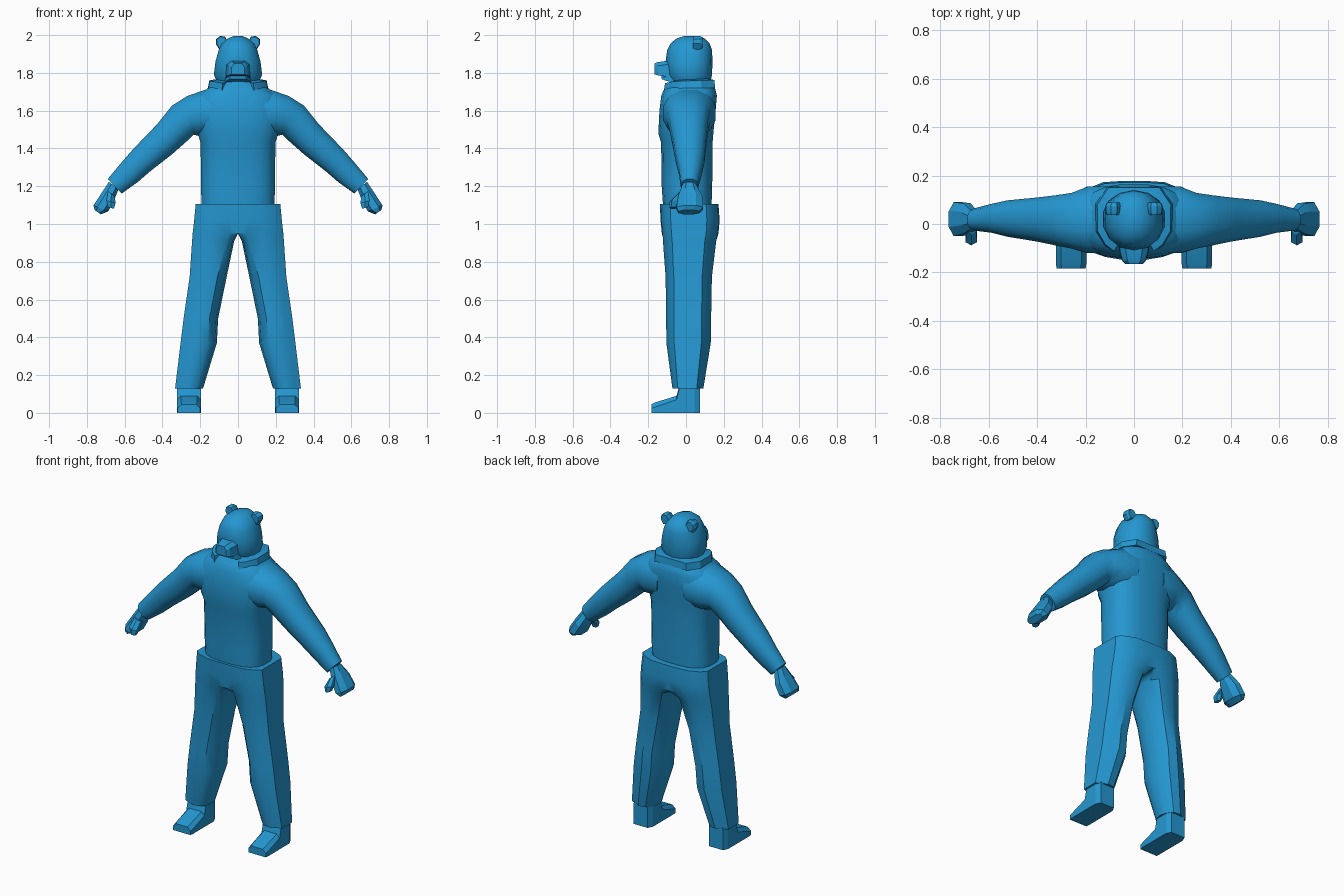
import bpy, bmesh, math
from mathutils import Vector

if "Cube" in bpy.data.objects:
    bpy.data.objects.remove(bpy.data.objects["Cube"])

blue = bpy.data.materials.new("blue")
blue.diffuse_color = (0.018, 0.31, 0.64, 1)
blue.use_nodes = True
blue.node_tree.nodes["Principled BSDF"].inputs["Base Color"].default_value = blue.diffuse_color


def make(name, verts, faces, mirror=False, smooth=40, drop_middle=False):
    """Mesh object with outward normals, optional mirror across x."""
    me = bpy.data.meshes.new(name)
    bm = bmesh.new()
    vs = [bm.verts.new(v) for v in verts]
    for f in faces:
        bm.faces.new([vs[i] for i in f])
    bmesh.ops.recalc_face_normals(bm, faces=bm.faces)
    if drop_middle:
        inner = [f for f in bm.faces if all(v.co.x < 0.001 for v in f.verts)]
        bmesh.ops.delete(bm, geom=inner, context='FACES')
    bm.to_mesh(me)
    bm.free()
    me.materials.append(blue)
    ob = bpy.data.objects.new(name, me)
    bpy.context.collection.objects.link(ob)
    if mirror:
        m = ob.modifiers.new("mirror", 'MIRROR')
        m.merge_threshold = 0.002
    if smooth:
        bpy.ops.object.select_all(action='DESELECT')
        ob.select_set(True)
        bpy.context.view_layer.objects.active = ob
        bpy.ops.object.shade_smooth_by_angle(angle=math.radians(smooth))
    return ob


def loft(name, rings, **kw):
    """Skin equal-length closed rings and cap both ends."""
    n = len(rings[0])
    verts = [p for r in rings for p in r]
    faces = [(k * n + i, k * n + (i + 1) % n, (k + 1) * n + (i + 1) % n, (k + 1) * n + i)
             for k in range(len(rings) - 1) for i in range(n)]
    faces += [tuple(range(n))[::-1], tuple(range(len(verts) - n, len(verts)))]
    return make(name, verts, faces, **kw)


def ring(c, u, v, n=16, e=2.0):
    """Superellipse around c with half axes u and v."""
    c, u, v = Vector(c), Vector(u), Vector(v)
    pw = lambda t: math.copysign(abs(t) ** (2 / e), t)
    out = []
    for i in range(n):
        a = 2 * math.pi * (i + 0.5) / n
        out.append(c + u * pw(math.cos(a)) + v * pw(math.sin(a)))
    return out


def level(z, w, yf, yb, n=16, e=2.0):
    return ring((0, (yf + yb) / 2, z), (w, 0, 0), (0, (yb - yf) / 2, 0), n, e)


def limb(top, bottom, yf, yb, n=12, e=2.3):
    """Arm section between a top and a bottom point in the xz plane."""
    a, b = Vector((top[0], 0, top[1])), Vector((bottom[0], 0, bottom[1]))
    return ring((a + b) / 2 + Vector((0, (yf + yb) / 2, 0)), (a - b) / 2,
                (0, (yb - yf) / 2, 0), n, e)


# shirt body
loft("shirt", [level(z, w, f, b, 20, 2.7) for z, w, f, b in (
    (1.06, .195, -.12, .135), (1.2, .197, -.13, .14), (1.43, .2, -.133, .142),
    (1.48, .215, -.148, .146), (1.6, .235, -.142, .158), (1.68, .215, -.132, .165),
    (1.72, .16, -.115, .155), (1.76, .1, -.08, .12))])

# sleeves
loft("sleeve", [limb(*s) for s in (
    ((.08, 1.725), (.10, 1.46), -.125, .16), ((.18, 1.712), (.20, 1.46), -.125, .16),
    ((.27, 1.68), (.235, 1.47), -.105, .132), ((.35, 1.63), (.27, 1.435), -.092, .122),
    ((.43, 1.53), (.35, 1.365), -.075, .112), ((.555, 1.40), (.46, 1.28), -.055, .10),
    ((.62, 1.325), (.53, 1.22), -.038, .085), ((.69, 1.24), (.615, 1.16), -.028, .065))],
    mirror=True)

# hands and thumbs
loft("hand", [limb(*s, n=8) for s in (
    ((.685, 1.225), (.63, 1.185), -.02, .055), ((.725, 1.165), (.655, 1.12), -.045, .09),
    ((.768, 1.10), (.685, 1.065), -.055, .095), ((.76, 1.075), (.725, 1.05), -.045, .075))],
    mirror=True, smooth=20)
loft("thumb", [limb(*s, n=6) for s in (
    ((.69, 1.175), (.65, 1.145), -.045, .02), ((.70, 1.125), (.645, 1.11), -.088, -.03),
    ((.69, 1.09), (.655, 1.08), -.088, -.045))], mirror=True, smooth=20)


# trousers: flat side panel, rounded front, back and inner leg
def leg_ring(z, xi, xo, yf, yb, r):
    w = xo - xi
    p = lambda t, y: (xi + w * t, y, z)
    q = xo - .035
    return [(xo, yf * .6, z), (q, yf * .8, z), p(.55, yf), p(.25 * r, yf * (1 - .08 * r)),
            p(.06 * r, yf * (1 - .45 * r)), p(0, .01), p(.06 * r, yb * (1 - .45 * r)),
            p(.25 * r, yb * (1 - .08 * r)), p(.55, yb), (q, yb * .8, z), (xo, yb * .62, z)]


def pelvis_ring(z, xo, yf, yb):
    q = xo - .03
    return [(xo, yf * .6, z), (q, yf * .8, z), (xo * .55, yf * .97, z), (xo * .2, yf, z),
            (0, yf, z), (0, .01, z), (0, yb, z), (xo * .2, yb, z), (xo * .55, yb * .97, z),
            (q, yb * .8, z), (xo, yb * .62, z)]


loft("trousers", [pelvis_ring(1.105, .224, -.138, .172), pelvis_ring(1.02, .232, -.135, .178),
                  pelvis_ring(.95, .24, -.128, .172)] + [leg_ring(*s) for s in (
    (.91, .02, .243, -.122, .16, .7), (.72, .06, .256, -.108, .137, 1),
    (.50, .105, .288, -.105, .133, 1), (.37, .112, .304, -.104, .131, 1),
    (.13, .185, .333, -.072, .092, 1))], mirror=True, drop_middle=True, smooth=38)


# shoes
def shoe_ring(y, a, b, side, top, bev):
    return [(a, y, 0), (b, y, 0), (b, y, side), (b - bev, y, top), (a + bev, y, top), (a, y, side)]


loft("shoe", [shoe_ring(*s) for s in (
    (.075, .212, .308, .13, .145, .012), (.045, .197, .322, .13, .145, .012),
    (-.035, .197, .322, .13, .145, .012), (-.05, .197, .322, .07, .09, .02),
    (-.165, .197, .322, .03, .055, .02), (-.183, .2, .32, .025, .045, .022))],
    mirror=True, smooth=15)

# head
loft("head", [level(z, w, f, b, 14, e) for z, w, f, b, e in (
    (1.72, .10, -.07, .12, 2), (1.755, .115, -.085, .13, 2.1), (1.79, .131, -.098, .138, 2.2),
    (1.86, .122, -.108, .14, 2.2), (1.92, .105, -.10, .138, 2.2), (1.955, .088, -.083, .125, 2.2),
    (1.982, .055, -.05, .10, 2), (1.995, .025, -.01, .065, 2))], smooth=50)


# snout and lower jaw
def snout_ring(y, w, lo, hi):
    return [(-w, y, lo), (w, y, lo), (w * .95, y, hi - .02), (w * .55, y, hi),
            (-w * .55, y, hi), (-w * .95, y, hi - .02)]


loft("snout", [snout_ring(-.06, .068, 1.765, 1.87), snout_ring(-.115, .06, 1.782, 1.862),
               snout_ring(-.15, .05, 1.787, 1.857), snout_ring(-.166, .036, 1.792, 1.85)],
     smooth=20)
loft("jaw", [snout_ring(-.05, .075, 1.745, 1.80), snout_ring(-.105, .06, 1.758, 1.80),
             snout_ring(-.13, .045, 1.768, 1.795)], smooth=20)

# ears
ear_profile = [(.05, 1.93), (.053, 1.965), (.07, 1.993), (.095, 1.995), (.115, 1.98),
               (.118, 1.955), (.10, 1.925)]
cx, cz = .085, 1.96
loft("ear", [[(cx + (x - cx) * k, y, cz + (z - cz) * k) for x, z in ear_profile]
             for y, k in ((.038, .85), (.05, 1), (.075, 1), (.088, .8))], mirror=True, smooth=25)

# collar: open band running round the back of the neck
half = [(.082, -.112, 1.69, 1.745), (.118, -.085, 1.705, 1.752), (.15, -.03, 1.718, 1.757),
        (.152, .08, 1.72, 1.76), (.105, .15, 1.72, 1.762)]
path = half + [(-x, y, a, b) for x, y, a, b in reversed(half)]
band = []
for x, y, a, b in path:
    ix, iy = x * .7, .025 + (y - .025) * .7
    band.append([(x * 1.05, y * 1.03, a), (x, y, b), (ix, iy, b + .008), (ix, iy, a)])
loft("collar", band, smooth=25)
